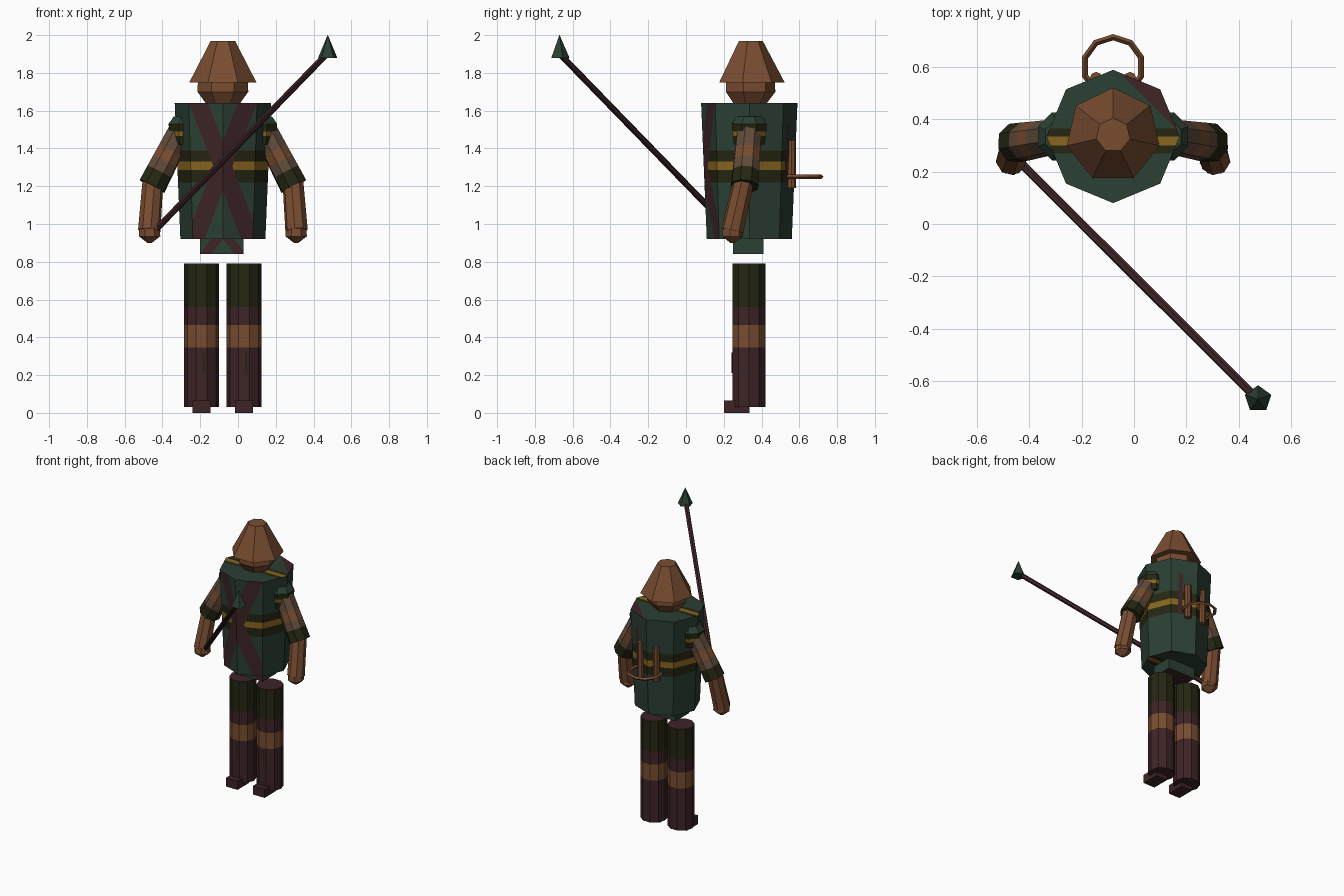
import bpy, bmesh, math
from mathutils import Vector, Matrix

if "Cube" in bpy.data.objects:
    bpy.data.objects.remove(bpy.data.objects["Cube"], do_unlink=True)

XC, YC = -0.08, 0.335   # body axis

COLOURS = {
    "brown": (0.190, 0.073, 0.030),
    "green": (0.024, 0.050, 0.033),
    "maroon": (0.047, 0.017, 0.019),
    "olive": (0.018, 0.019, 0.006),
    "gold": (0.250, 0.130, 0.014),
    "taupe": (0.115, 0.068, 0.042),
}
NAMES = list(COLOURS)
MATS = []
for label, rgb in COLOURS.items():
    m = bpy.data.materials.new(label)
    m.use_nodes = True
    m.diffuse_color = (*rgb, 1)
    m.node_tree.nodes["Principled BSDF"].inputs["Base Color"].default_value = (*rgb, 1)
    MATS.append(m)


def finish(name, bm):
    bmesh.ops.recalc_face_normals(bm, faces=bm.faces)
    me = bpy.data.meshes.new(name)
    bm.to_mesh(me)
    bm.free()
    for m in MATS:
        me.materials.append(m)
    ob = bpy.data.objects.new(name, me)
    bpy.context.collection.objects.link(ob)
    return ob


def loft(p0, p1, rings, sides, colours, start=0.0):
    """Rings of (fraction, radius) along p0-p1, one colour per segment."""
    p0, p1 = Vector(p0), Vector(p1)
    rot = Vector((0, 0, 1)).rotation_difference(p1 - p0)
    bm = bmesh.new()
    loops = []
    for t, r in rings:
        c = p0.lerp(p1, t)
        angles = [start + math.tau * i / sides for i in range(sides)]
        loops.append([bm.verts.new(c + rot @ Vector((r * math.cos(a), r * math.sin(a), 0)))
                      for a in angles])
    for k, (a, b) in enumerate(zip(loops, loops[1:])):
        for i in range(sides):
            j = (i + 1) % sides
            f = bm.faces.new((a[i], a[j], b[j], b[i]))
            f.material_index = NAMES.index(colours[min(k, len(colours) - 1)])
    for loop, colour in ((loops[0], colours[0]), (loops[-1], colours[-1])):
        bm.faces.new(loop).material_index = NAMES.index(colour)
    bm.normal_update()
    return bm


def tube(name, *args, **kw):
    return finish(name, loft(*args, **kw))


def column(name, x, y, profile, sides, colours, start=0.0):
    """Upright part from a list of (height, radius)."""
    lo, hi = profile[0][0], profile[-1][0]
    rings = [((z - lo) / (hi - lo), r) for z, r in profile]
    return tube(name, (x, y, lo), (x, y, hi), rings, sides, colours, start)


def make_box(lo, hi, colour):
    lo, hi = Vector(lo), Vector(hi)
    bm = bmesh.new()
    bmesh.ops.create_cube(bm, size=1, matrix=Matrix.Translation((lo + hi) / 2)
                          @ Matrix.Diagonal((*(hi - lo), 1)))
    for f in bm.faces:
        f.material_index = NAMES.index(colour)
    bm.normal_update()
    return bm


def cut(bm, co, no, test):
    faces = [f for f in bm.faces if test(f.normal)]
    edges = {e for f in faces for e in f.edges}
    verts = {v for f in faces for v in f.verts}
    bmesh.ops.bisect_plane(bm, geom=faces + list(edges) + list(verts), dist=1e-5,
                           plane_co=co, plane_no=no)
    bm.normal_update()


def front(n):
    return n.y < -0.7


def back(n):
    return n.y > 0.7


def top(n):
    return n.z > 0.9


# Torso: tapered octagon with belt, crossed front straps and shoulder stripe
levels = [0.92, 1.22, 1.285, 1.33, 1.39, 1.64]
span = levels[-1] - levels[0]
rings = [((z - 0.92) / span, 0.225 + 0.03 * (z - 0.92) / span) for z in levels]
bm = loft((XC, YC, 0.92), (XC, YC, 1.64), rings, 8,
          ["green", "olive", "gold", "olive", "green"])
SLOPE, HALF, MID = 0.385, 0.05, 1.305
for s in (-1, 1):
    for off in (-HALF, HALF):
        cut(bm, (XC + off, 0, MID), (1, 0, -s * SLOPE), front)
for x in (0.015, 0.045):
    cut(bm, (x, 0, 0), (1, 0, 0), back)
cut(bm, (0, 0, 1.53), (0, 0, 1), back)
for y in (0.27, 0.30, 0.335, 0.365):
    cut(bm, (0, y, 0), (0, 1, 0), top)
cut(bm, (XC + 0.27, YC, 0), (1, 1, 0), top)
for f in bm.faces:
    c = f.calc_center_median()
    u = c.x - XC
    colour = None
    if front(f.normal):
        if any(abs(u - s * SLOPE * (c.z - MID)) < HALF for s in (-1, 1)):
            colour = "maroon"
    elif back(f.normal):
        if 0.015 < c.x < 0.045 and 1.22 < c.z < 1.53:
            colour = "maroon"
    elif top(f.normal):
        if u + c.y - YC > 0.27:
            colour = "maroon"
        elif 0.30 < c.y < 0.335:
            colour = "gold"
        elif 0.27 < c.y < 0.365:
            colour = "olive"
    if colour:
        f.material_index = NAMES.index(colour)
finish("torso", bm)

# Hips with the lower ends of the straps
bm = make_box((-0.20, 0.25, 0.84), (0.03, 0.41, 0.93), "green")
for s in (-1, 1):
    for off in (0.0, 0.06):
        cut(bm, (XC + s * off, 0, 0.92), (1, 0, s * 0.8), front)
for f in bm.faces:
    c = f.calc_center_median()
    strap = front(f.normal) and 0 < abs(c.x - XC) - 0.8 * (0.92 - c.z) < 0.06
    if strap or f.normal.z < -0.9:
        f.material_index = NAMES.index("maroon")
finish("hips", bm)

# Head and hat share a seven-sided section
quarter = math.pi / 2
column("head", XC, YC, [(1.635, 0.09), (1.70, 0.138), (1.78, 0.135)], 7, ["brown"], quarter)
column("hat", XC, YC + 0.005, [(1.75, 0.182), (1.97, 0.066)], 7, ["brown"], quarter)

for side, s in (("right", -1), ("left", 1)):
    # Legs and feet
    x = XC + s * 0.1125
    column(side + "_leg", x, 0.333,
           [(0.03, 0.0925), (0.345, 0.0925), (0.465, 0.0925), (0.56, 0.0925), (0.79, 0.0925),
            (0.79, 0.08)], 10, ["maroon", "brown", "maroon", "olive", "maroon"])
    finish(side + "_foot", make_box((x - 0.048, 0.20, 0), (x + 0.048, 0.335, 0.065), "maroon"))
    finish(side + "_leg_mark",
           make_box((x + 0.005, 0.242, 0.21), (x + 0.018, 0.25, 0.32), "olive"))

    # Arms
    def at(dx, y, z):
        return (XC + s * dx, y, z)

    column(side + "_shoulder", XC + s * 0.195, 0.335,
           [(1.42, 0.088), (1.465, 0.094), (1.49, 0.097), (1.53, 0.10), (1.57, 0.07)],
           8, ["olive", "gold", "olive", "green"], math.pi / 8)
    tube(side + "_upper_arm", at(0.22, 0.335, 1.50), at(0.375, 0.31, 1.20),
         [(0, 0.068), (0.37, 0.071), (0.57, 0.073), (0.75, 0.075), (1, 0.077)], 8,
         ["taupe", "brown", "taupe", "olive"])
    tube(side + "_forearm", at(0.368, 0.312, 1.26), at(0.39, 0.245, 0.965),
         [(0, 0.055), (1, 0.06)], 8, ["brown"])
    column(side + "_hand", XC + s * 0.388, 0.245,
           [(0.90, 0.012), (0.935, 0.058), (0.985, 0.055)], 7, ["brown"], quarter)

    # Upright tubes on the back
    column(side + "_back_tube", XC + s * 0.065, 0.558, [(1.19, 0.024), (1.445, 0.024)],
           8, ["brown"])

# Ring at the back
bm = bmesh.new()
SEG, TUBE = 10, 4
grid = []
for i in range(SEG):
    a = math.tau * (i + 0.5) / SEG
    loop = []
    for k in range(TUBE):
        b = math.tau * k / TUBE
        r = 0.113 + 0.012 * math.cos(b)
        loop.append(bm.verts.new((XC + r * math.cos(a), 0.602 + r * math.sin(a),
                                  1.25 + 0.012 * math.sin(b))))
    grid.append(loop)
for i in range(SEG):
    a, b = grid[i], grid[(i + 1) % SEG]
    for k in range(TUBE):
        j = (k + 1) % TUBE
        bm.faces.new((a[k], b[k], b[j], a[j]))
finish("back_ring", bm)

# Spear
tube("spear_shaft", (-0.45, 0.25, 0.955), (0.47, -0.668, 1.90), [(0, 0.017), (1, 0.017)],
     6, ["maroon"])
column("spear_tip", 0.475, -0.67, [(1.88, 0.053), (2.0, 0.001)], 5, ["green"], quarter)
